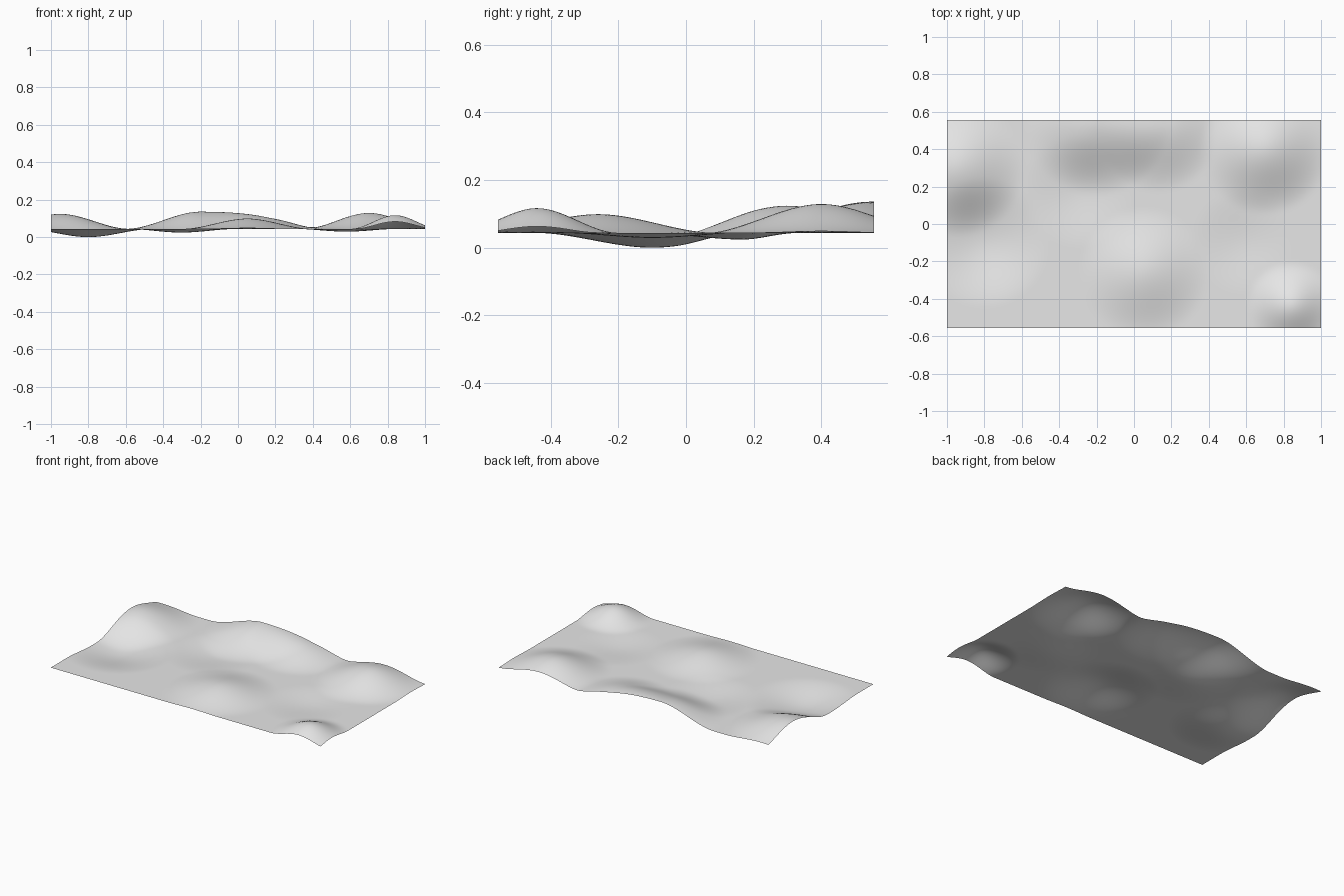
import bpy
import bmesh
from math import hypot

cube = bpy.data.objects.get("Cube")
if cube:
    bpy.data.objects.remove(cube, do_unlink=True)

WIDTH, DEPTH, BASE = 2.0, 1.11, 0.044

# Hills and hollows: x, y, height, radius
BUMPS = [
    (-0.20, 0.55, 0.092, 0.40),   # back ridge
    (0.13, 0.50, 0.060, 0.33),    # back ridge shoulder
    (0.70, 0.40, 0.085, 0.35),    # back right hill
    (-0.95, 0.30, 0.080, 0.37),   # left hill
    (0.05, -0.26, 0.055, 0.35),   # front middle hill
    (0.84, -0.44, 0.073, 0.24),   # front corner hill
    (-0.80, -0.10, -0.044, 0.35), # deep hollow
    (-0.30, 0.17, -0.020, 0.30),  # middle hollow
    (0.58, -0.10, -0.015, 0.28),  # shallow hollow
]


def ground_height(x, y):
    """Flat ground plus each bump with a smooth falloff."""
    z = BASE
    for bx, by, height, radius in BUMPS:
        t = max(0.0, 1 - hypot(x - bx, y - by) / radius)
        z += height * t * t * (3 - 2 * t)
    return z


# Terrain sheet
bm = bmesh.new()
bmesh.ops.create_grid(bm, x_segments=108, y_segments=60, size=0.5)
for v in bm.verts:
    v.co.x *= WIDTH
    v.co.y *= DEPTH
    v.co.z = ground_height(v.co.x, v.co.y)
for f in bm.faces:
    f.smooth = True
mesh = bpy.data.meshes.new("terrain")
bm.to_mesh(mesh)
bm.free()

# Plain grey ground
grey = bpy.data.materials.new("light_grey")
grey.use_nodes = True
colour = (0.8, 0.8, 0.8, 1)
grey.diffuse_color = colour
for node in grey.node_tree.nodes:
    if node.type == "BSDF_PRINCIPLED":
        node.inputs["Base Color"].default_value = colour
mesh.materials.append(grey)

terrain = bpy.data.objects.new("terrain", mesh)
bpy.context.collection.objects.link(terrain)
